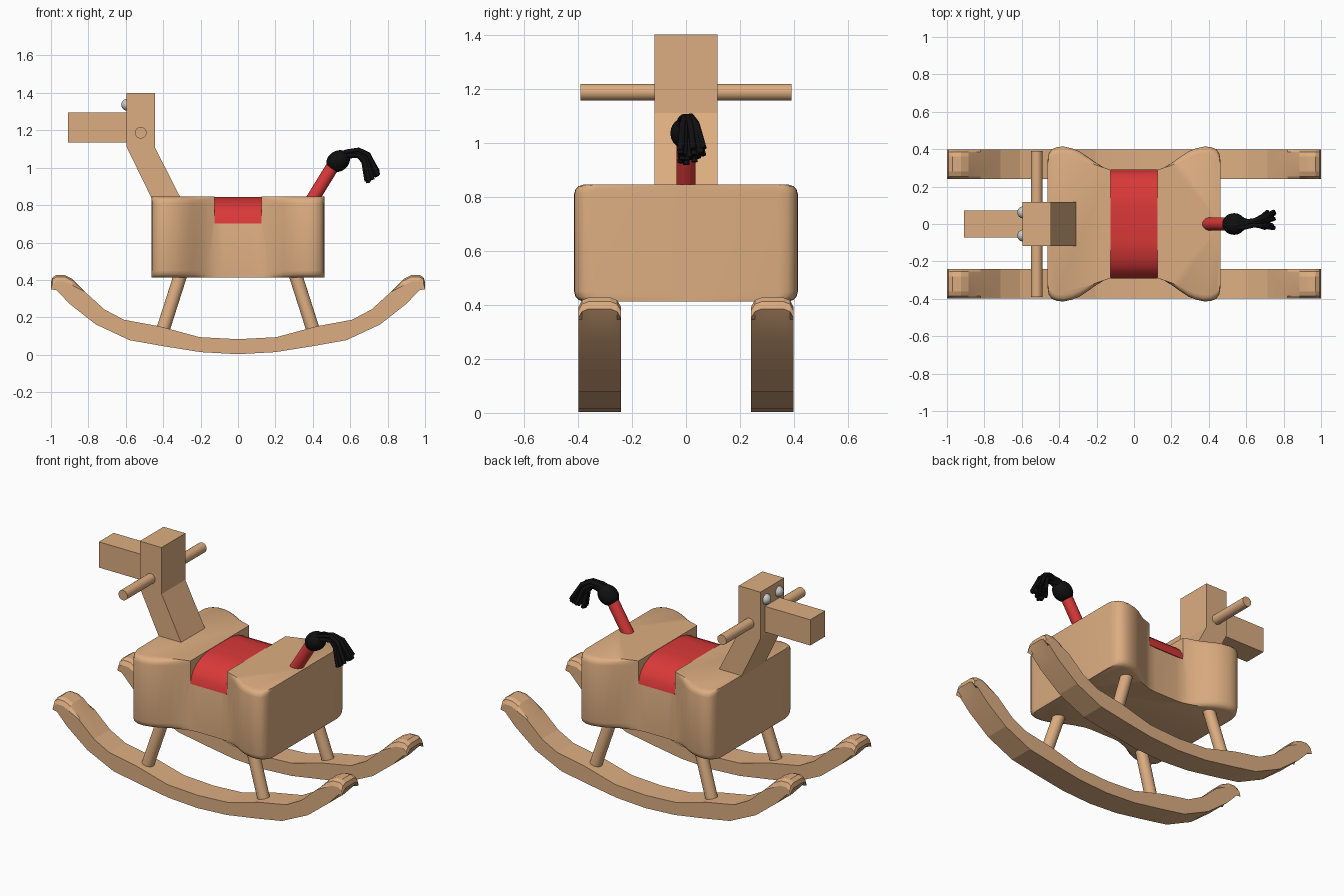
import bpy, bmesh, math, random
from mathutils import Vector

if "Cube" in bpy.data.objects:
    bpy.data.objects.remove(bpy.data.objects["Cube"])

random.seed(4)


def material(name, rgb):
    m = bpy.data.materials.new(name)
    m.diffuse_color = (*rgb, 1)
    m.use_nodes = True
    m.node_tree.nodes["Principled BSDF"].inputs["Base Color"].default_value = m.diffuse_color
    return m


WOOD = material("wood", (0.72, 0.42, 0.22))
RED = material("red", (0.70, 0.04, 0.04))
BLACK = material("black", (0.005, 0.005, 0.005))


def loft(name, rings, mat, smooth=None):
    """Skin a list of equal-length closed rings and cap both ends."""
    bm = bmesh.new()
    vs = [[bm.verts.new(p) for p in r] for r in rings]
    n = len(vs[0])
    for a, b in zip(vs, vs[1:]):
        for i in range(n):
            j = (i + 1) % n
            bm.faces.new((a[i], a[j], b[j], b[i]))
    bm.faces.new(vs[0][::-1])
    bm.faces.new(vs[-1])
    bmesh.ops.recalc_face_normals(bm, faces=bm.faces[:])
    me = bpy.data.meshes.new(name)
    bm.to_mesh(me)
    bm.free()
    ob = bpy.data.objects.new(name, me)
    bpy.context.collection.objects.link(ob)
    if mat:
        me.materials.append(mat)
    if smooth:
        smooth_by_angle(ob, smooth)
    return ob


def smooth_by_angle(ob, deg=35):
    bpy.ops.object.select_all(action='DESELECT')
    ob.select_set(True)
    bpy.context.view_layer.objects.active = ob
    bpy.ops.object.shade_smooth_by_angle(angle=math.radians(deg))


def rod(name, a, b, r, mat, sides=24):
    a, b = Vector(a), Vector(b)
    q = (b - a).to_track_quat('Z', 'Y')
    circle = [q @ Vector((r * math.cos(t), r * math.sin(t), 0))
              for t in (2 * math.pi * i / sides for i in range(sides))]
    return loft(name, [[p + c for c in circle] for p in (a, b)], mat, 35)


def ball(name, loc, r, mat=None, scale=(1, 1, 1), rot=(0, 0, 0)):
    bpy.ops.mesh.primitive_uv_sphere_add(segments=24, ring_count=14, radius=r,
                                         location=loc, rotation=rot)
    ob = bpy.context.object
    ob.name = name
    ob.scale = scale
    if mat:
        ob.data.materials.append(mat)
    smooth_by_angle(ob, 60)


# body: waisted outline with softened lobes
quarter = [(0.462, 0), (0.462, 0.34), (0.457, 0.375), (0.44, 0.40), (0.41, 0.412),
           (0.375, 0.414), (0.33, 0.404), (0.29, 0.388), (0.245, 0.358), (0.20, 0.325),
           (0.16, 0.302), (0.125, 0.289), (0.08, 0.285), (0, 0.285)]
half = quarter + [(-x, y) for x, y in quarter[-2::-1]]
outline = half + [(x, -y) for x, y in half[-2:0:-1]]


def body_ring(z, inset):
    ring = []
    for x, y in outline:
        k = min(1, max(0, (abs(y) - 0.3) / 0.08)) * inset
        ring.append((x, y - math.copysign(k, y), z))
    return ring


body = loft("body", [body_ring(z, i) for z, i in (
    (0.412, 0.035), (0.418, 0.017), (0.43, 0.005), (0.45, 0), (0.81, 0),
    (0.828, 0.005), (0.839, 0.017), (0.845, 0.035))], WOOD)

# arched groove for the saddle, then the saddle itself
arch = [(0.289, 0.70), (0.279, 0.74), (0.26, 0.772), (0.225, 0.803),
        (0.18, 0.824), (0.13, 0.836), (0.09, 0.84)]
arch = arch + [(-y, z) for y, z in arch[::-1]]
above = [(0.6, 0.70)] + arch + [(-0.6, 0.70), (-0.6, 1.0), (0.6, 1.0)]
cutter = loft("saddle_cutter", [[(x, y, z) for y, z in above] for x in (-0.125, 0.125)], None)
mod = body.modifiers.new("groove", 'BOOLEAN')
mod.operation, mod.solver, mod.object = 'DIFFERENCE', 'EXACT', cutter
bpy.context.view_layer.update()
cut_mesh = bpy.data.meshes.new_from_object(
    body.evaluated_get(bpy.context.evaluated_depsgraph_get()))
body.modifiers.clear()
body.data = cut_mesh
bpy.data.objects.remove(cutter)
smooth_by_angle(body, 35)
loft("saddle", [[(x, y * 1.005, z + 0.003) for y, z in arch] for x in (-0.125, 0.125)], RED, 35)

# rockers: curved profile with rounded tips
top = [(0, 0.083), (0.206, 0.094), (0.42, 0.152), (0.61, 0.187), (0.714, 0.242),
       (0.82, 0.338), (0.885, 0.405), (0.925, 0.425), (0.97, 0.427), (0.993, 0.412)]
bottom = [(1.0, 0.385), (0.97, 0.345), (0.90, 0.272), (0.76, 0.162), (0.58, 0.078),
          (0.40, 0.046), (0.2, 0.014), (0, 0.003)]
right = top + bottom
rocker = right + [(-x, z) for x, z in right[-2:0:-1]]


def rocker_ring(y, drop):
    return [(x, y, z - drop * (z > 0.38)) for x, z in rocker]


for s, side in ((-1, "front"), (1, "back")):
    loft(side + "_rocker", [rocker_ring(s * y, d) for y, d in (
        (0.24, 0.035), (0.255, 0.01), (0.28, 0), (0.36, 0), (0.385, 0.01), (0.398, 0.035))],
        WOOD, 12)
    for e, end in ((-1, "left"), (1, "right")):
        rod(f"{side}_{end}_leg", (e * 0.415, s * 0.32, 0.09), (e * 0.30, s * 0.30, 0.45),
            0.036, WOOD)
    ball(side + "_eye", (-0.592, s * 0.062, 1.337), 0.032)

# neck and head, muzzle, handle
neck = [(-0.595, 1.40), (-0.445, 1.40), (-0.445, 1.11), (-0.305, 0.835),
        (-0.461, 0.835), (-0.595, 1.11)]
loft("neck_and_head", [[(x, y, z) for x, z in neck] for y in (-0.117, 0.117)], WOOD)
muzzle = [(-0.073, 1.135), (0.073, 1.135), (0.073, 1.295), (-0.073, 1.295)]
loft("muzzle", [[(x, y, z) for y, z in muzzle] for x in (-0.908, -0.58)], WOOD)
rod("handle", (-0.52, -0.39, 1.187), (-0.52, 0.39, 1.187), 0.031, WOOD)

# tail: red stem, black knot and a fan of strands
rod("tail_stem", (0.385, 0, 0.81), (0.505, 0, 1.005), 0.035, RED)
ball("tail_knot", (0.535, 0, 1.035), 0.058, BLACK, (1.15, 1, 0.95), (0, -0.6, 0))
cu = bpy.data.curves.new("tail_strands", 'CURVE')
cu.dimensions = '3D'
cu.bevel_depth = 0.012
cu.bevel_resolution = 1
cu.use_fill_caps = True
for i in range(22):
    f = random.random()
    y = random.uniform(-0.03, 0.07)
    o = random.uniform(-0.022, 0.022)
    path = [(0.52, o, 1.045 + 0.025 * f), (0.585, o, 1.06 + 0.03 * f),
            (0.645, 0.3 * y, 1.06 + 0.04 * f), (0.67 + 0.03 * f, 0.6 * y, 1.03 + 0.045 * f),
            (0.685 + 0.07 * f, y, 0.92 + 0.045 * f + random.uniform(-0.01, 0.02))]
    sp = cu.splines.new('POLY')
    sp.points.add(len(path) - 1)
    for p, c in zip(sp.points, path):
        p.co = (*c, 1)
cu.materials.append(BLACK)
bpy.context.collection.objects.link(bpy.data.objects.new("tail_strands", cu))
